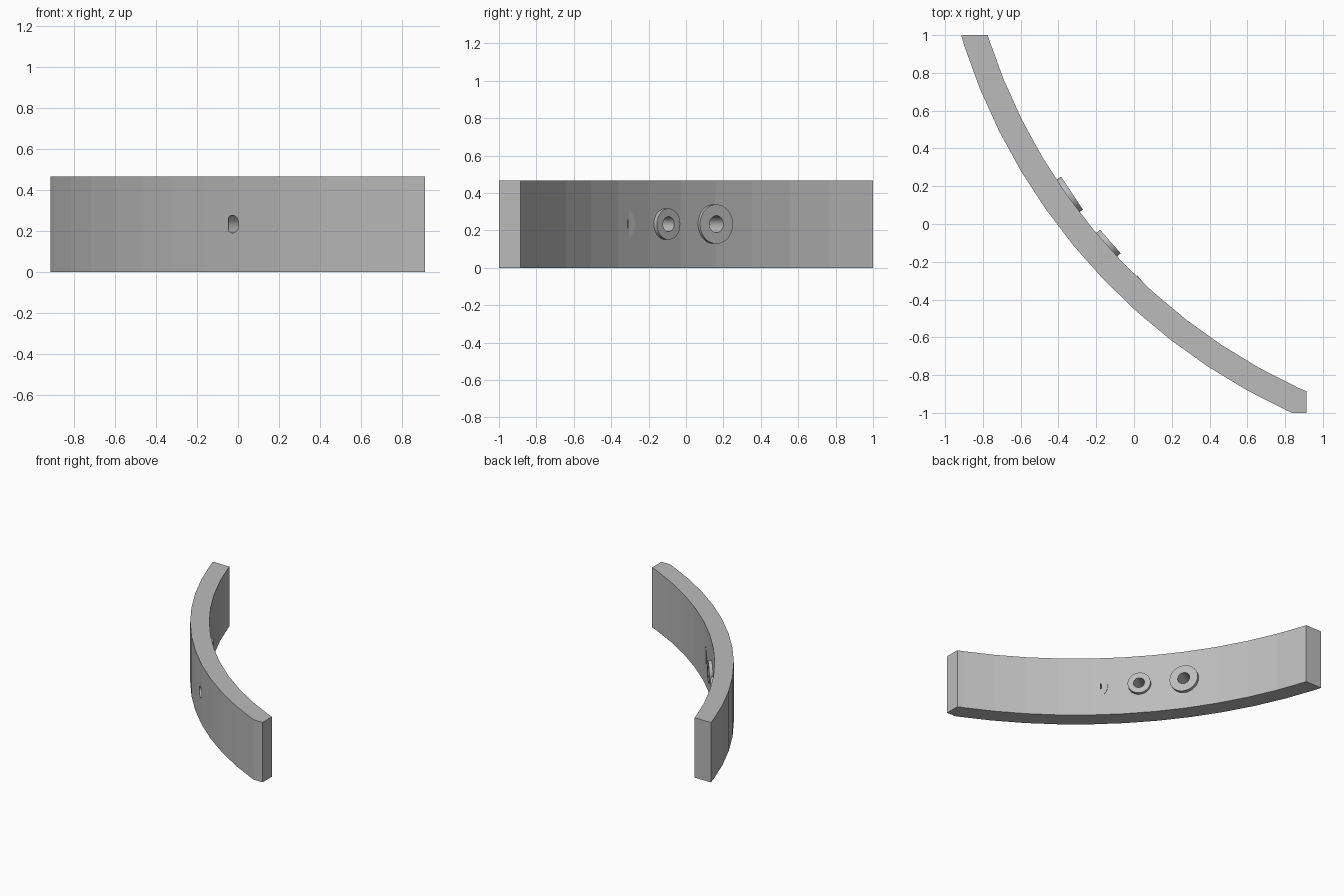
import bpy, bmesh
from math import sin, cos, radians
from mathutils import Vector, Matrix

cube = bpy.data.objects.get("Cube")
if cube:
    bpy.data.objects.remove(cube, do_unlink=True)

grey = bpy.data.materials.new("plain grey")
grey.use_nodes = True
colour = (0.5, 0.5, 0.5, 1)
grey.diffuse_color = colour
grey.node_tree.nodes["Principled BSDF"].inputs["Base Color"].default_value = colour

HEIGHT = 0.467
CENTRE = Vector((2.164, 1.931, 0))
R_IN, R_OUT = 3.083, 3.218


def make_object(name, bm):
    bmesh.ops.recalc_face_normals(bm, faces=bm.faces)
    mesh = bpy.data.meshes.new(name)
    bm.to_mesh(mesh)
    bm.free()
    mesh.materials.append(grey)
    ob = bpy.data.objects.new(name, mesh)
    bpy.context.collection.objects.link(ob)
    return ob


def cylinder(name, face, angle, radius, front, back):
    """Cylinder along the boss axis, from front of the face to behind it."""
    n = Vector((cos(radians(angle)), sin(radians(angle)), 0))
    mid = Vector((*face, HEIGHT / 2)) + n * (front - back) / 2
    turn = n.to_track_quat('Z', 'Y').to_matrix().to_4x4()
    bm = bmesh.new()
    bmesh.ops.create_cone(bm, cap_ends=True, segments=48, radius1=radius, radius2=radius,
                          depth=front + back, matrix=Matrix.Translation(mid) @ turn)
    return make_object(name, bm)


def combine(target, tool, operation):
    """Apply a boolean and remove its tool."""
    mod = target.modifiers.new(operation, 'BOOLEAN')
    mod.operation, mod.object, mod.solver = operation, tool, 'EXACT'
    bpy.context.view_layer.objects.active = target
    bpy.ops.object.modifier_apply(modifier=mod.name)
    bpy.data.objects.remove(tool, do_unlink=True)


# Curved wall: faceted ring segment, extruded upward
angles = [radians(48 + 4.3 * k) for k in range(-8, 7)]


def arc(radius):
    return [CENTRE - Vector((cos(a), sin(a), 0)) * radius for a in angles]


bm = bmesh.new()
base = bm.faces.new([bm.verts.new(p) for p in arc(R_OUT) + arc(R_IN)[::-1]])
lift = bmesh.ops.extrude_face_region(bm, geom=[base])
bmesh.ops.translate(bm, vec=(0, 0, HEIGHT),
                    verts=[v for v in lift["geom"] if isinstance(v, bmesh.types.BMVert)])

# Square trimmed ends
for point, normal in (((0, 1, 0), (0, 1, 0)), ((0, -1, 0), (0, -1, 0)), ((0.912, 0, 0), (1, 0, 0))):
    cut = bmesh.ops.bisect_plane(bm, geom=bm.verts[:] + bm.edges[:] + bm.faces[:],
                                 plane_co=point, plane_no=normal, clear_outer=True)
    bmesh.ops.holes_fill(bm, edges=[e for e in cut["geom_cut"] if isinstance(e, bmesh.types.BMEdge)])
wall = make_object("curved_wall", bm)

# Round bosses with blind holes: face centre, axis angle, radius, hole radius, hole lead-in
bosses = [((-0.328, 0.163), 33.3, 0.105, 0.045, 0.02),
          ((-0.125, -0.093), 41.3, 0.083, 0.04, 0.02),
          ((0.073, -0.339), 40, 0.087, 0.043, 0.001)]
for face, angle, radius, hole, lead in bosses:
    combine(wall, cylinder("boss", face, angle, radius, 0, 0.07), 'UNION')
for face, angle, radius, hole, lead in bosses:
    combine(wall, cylinder("hole_cutter", face, angle, hole, lead, 0.134), 'DIFFERENCE')
